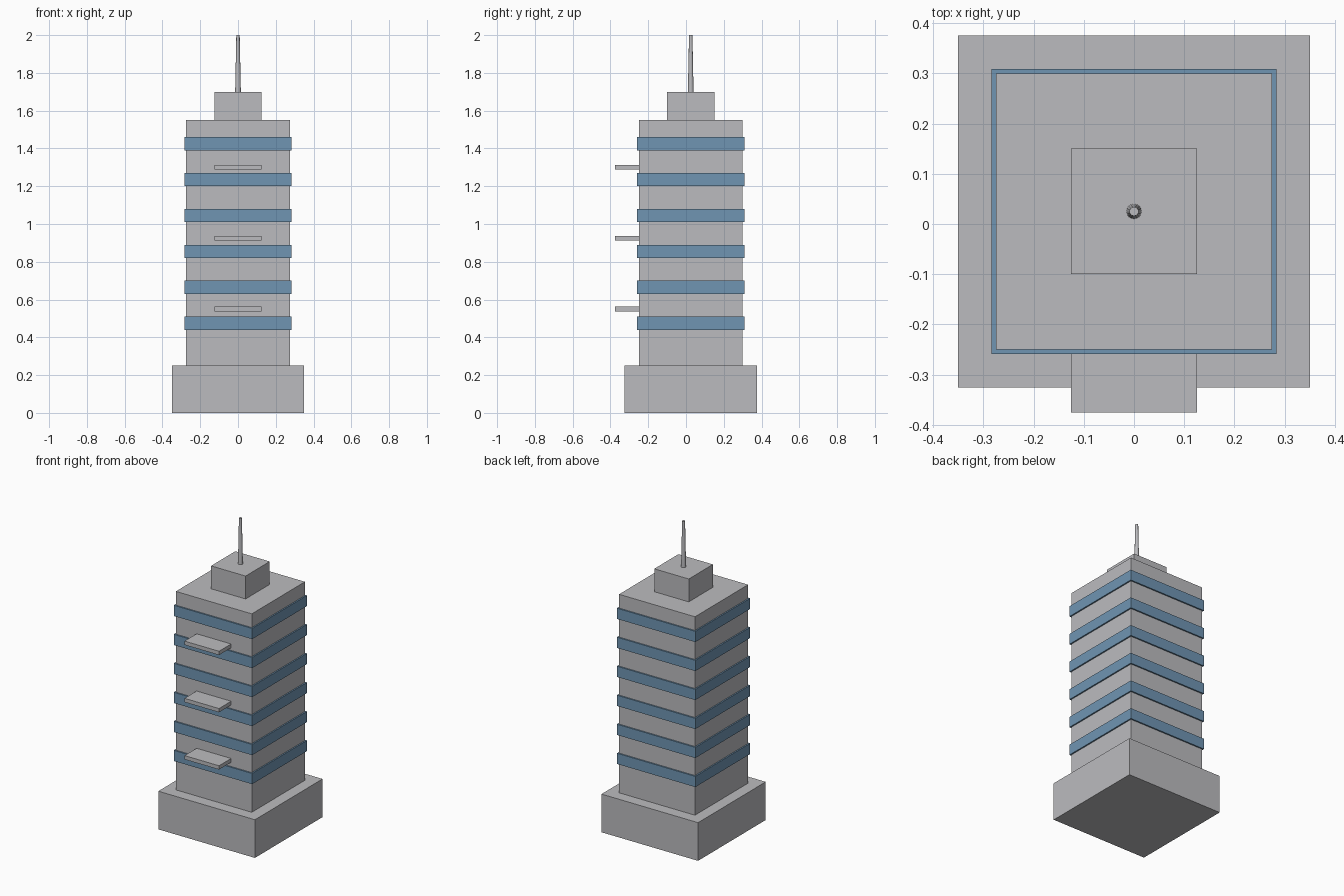
import bpy

if "Cube" in bpy.data.objects:
    bpy.data.objects.remove(bpy.data.objects["Cube"])

CY = 0.025  # depth centre of the tower


def material(name, rgb):
    m = bpy.data.materials.new(name)
    m.diffuse_color = (*rgb, 1.0)
    m.use_nodes = True
    m.node_tree.nodes["Principled BSDF"].inputs["Base Color"].default_value = m.diffuse_color
    return m


concrete = material("concrete_grey", (0.50, 0.50, 0.52))
glass = material("window_blue", (0.16, 0.30, 0.45))


def box(name, half_x, y0, y1, z0, z1, mat):
    bpy.ops.mesh.primitive_cube_add(size=1, location=(0, (y0 + y1) / 2, (z0 + z1) / 2))
    ob = bpy.context.object
    ob.name = name
    ob.scale = (2 * half_x, y1 - y0, z1 - z0)
    bpy.ops.object.transform_apply(location=False, rotation=False, scale=True)
    ob.data.materials.append(mat)
    return ob


def block(name, half, z0, z1, mat):
    return box(name, half, CY - half, CY + half, z0, z1, mat)


# Stacked square masses
block("base", 0.35, 0.0, 0.25, concrete)
block("tower", 0.275, 0.25, 1.55, concrete)
block("roof_room", 0.125, 1.55, 1.70, concrete)

# Window bands wrapping the tower
for i in range(6):
    z = 0.475 + 0.19 * i
    block(f"window_band_{i + 1}", 0.284, z - 0.035, z + 0.035, glass)

# Balcony slabs on the front
for i in range(3):
    z = 0.55 + 0.375 * i
    box(f"balcony_{i + 1}", 0.125, -0.375, -0.25, z - 0.0125, z + 0.0125, concrete)

# Tapered roof mast
bpy.ops.mesh.primitive_cone_add(vertices=16, radius1=0.015, radius2=0.009,
                                depth=0.30, location=(0, CY, 1.85))
mast = bpy.context.object
mast.name = "mast"
mast.data.materials.append(concrete)
bpy.ops.object.shade_smooth_by_angle()
